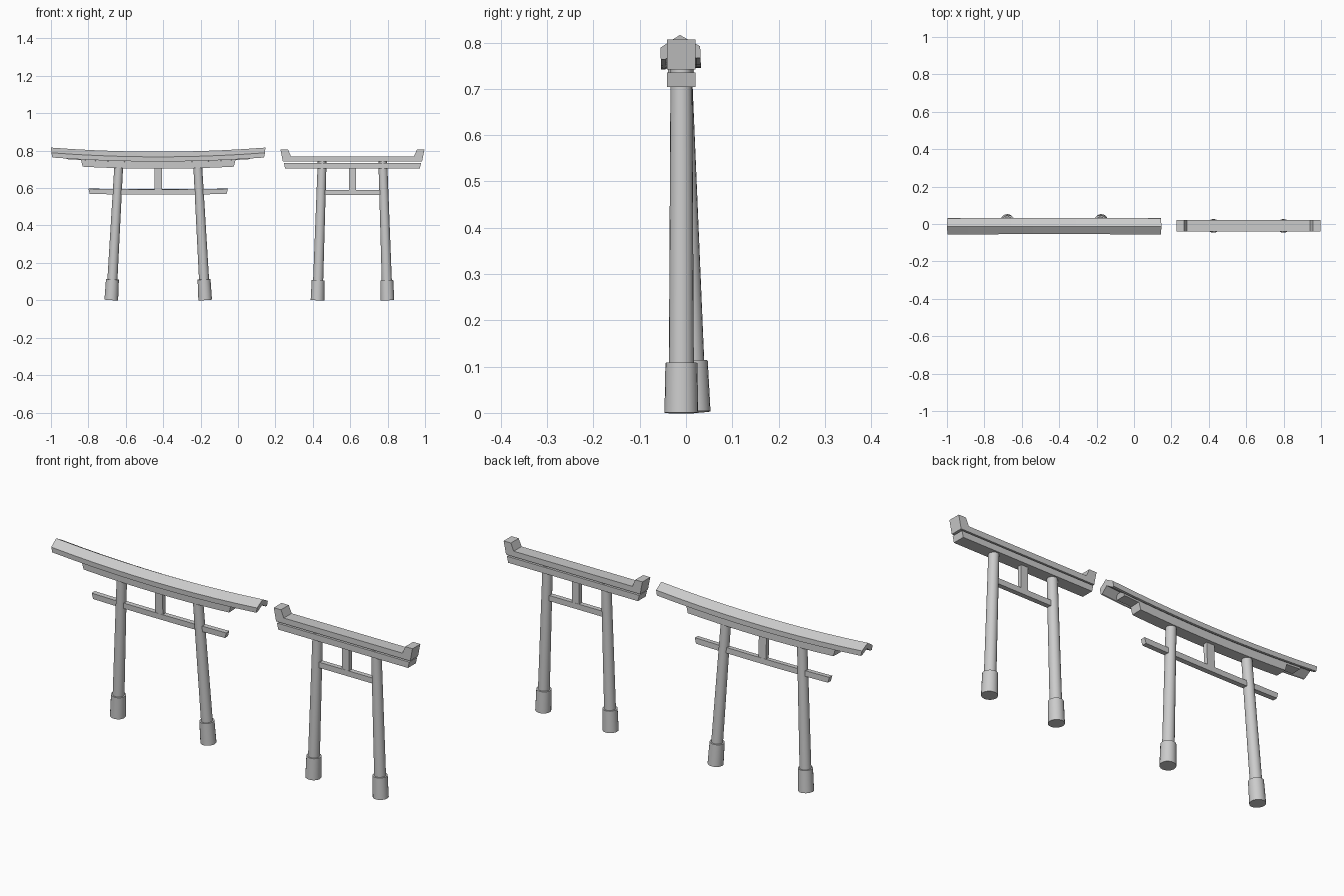
import bpy
import bmesh
from math import radians
from mathutils import Matrix, Vector

if "Cube" in bpy.data.objects:
    bpy.data.objects.remove(bpy.data.objects["Cube"])

# Placement of each gate: the left one leans slightly towards the front
LEFT = Matrix.Translation((-0.4265, 0.0165, 0.002)) @ Matrix.Rotation(radians(2.1), 4, 'X')
RIGHT = Matrix.Translation((0.612, -0.01, 0))


def finish(name, bm, place, smooth=False):
    bmesh.ops.recalc_face_normals(bm, faces=bm.faces)
    me = bpy.data.meshes.new(name)
    bm.to_mesh(me)
    bm.free()
    ob = bpy.data.objects.new(name, me)
    bpy.context.collection.objects.link(ob)
    ob.matrix_world = place
    if smooth:
        bpy.ops.object.select_all(action='DESELECT')
        ob.select_set(True)
        bpy.context.view_layer.objects.active = ob
        bpy.ops.object.shade_smooth_by_angle(angle=radians(40))
    return ob


def skin(name, rings, place, smooth=False):
    """Join equal rings of points into a closed solid."""
    bm = bmesh.new()
    loops = [[bm.verts.new(p) for p in r] for r in rings]
    n = len(loops[0])
    for a, b in zip(loops, loops[1:]):
        for i in range(n):
            j = (i + 1) % n
            bm.faces.new((a[i], a[j], b[j], b[i]))
    bm.faces.new(loops[0])
    bm.faces.new(loops[-1])
    return finish(name, bm, place, smooth)


def prism(name, outline, half_y, place):
    """Extrude an x-z outline through y."""
    return skin(name, [[(x, y, z) for x, z in outline] for y in (-half_y, half_y)], place)


def sweep(name, section, place, lift=0.022, steps=10):
    """Carry a section of (y, z, half length) along x on an upswept curve."""
    rings = []
    for k in range(steps + 1):
        t = 2 * k / steps - 1
        rings.append([(t * h, y, z + lift * (t * h / 0.573) ** 2) for y, z, h in section])
    return skin(name, rings, place)


def tube(name, p, q, r1, r2, place, sides=20):
    p, q = Vector(p), Vector(q)
    d = q - p
    bm = bmesh.new()
    m = Matrix.Translation((p + q) / 2) @ d.to_track_quat('Z', 'Y').to_matrix().to_4x4()
    bmesh.ops.create_cone(bm, cap_ends=True, segments=sides, radius1=r1, radius2=r2,
                          depth=d.length, matrix=m)
    return finish(name, bm, place, True)


def posts(prefix, x_low, x_high, top, base_h, place):
    """Mirrored pair of leaning posts with wider foot sleeves."""
    for s, side in ((-1, 'left'), (1, 'right')):
        low, high = Vector((s * x_low, 0, 0)), Vector((s * x_high, 0, top))
        tube(f'{prefix}_{side}_post', low, high, 0.0275, 0.0235, place)
        tube(f'{prefix}_{side}_foot', low, low.lerp(high, base_h / top), 0.0365, 0.0345, place)


def bar(half_low, half_high, z0, z1):
    return [(-half_low, z0), (half_low, z0), (half_high, z1), (-half_high, z1)]


def beam(half_y, z0, z1, h0, h1):
    return [(-half_y, z0, h0), (half_y, z0, h0), (half_y, z1, h1), (-half_y, z1, h1)]


# Curved gate on the left
posts('curved_gate', 0.251, 0.211, 0.72, 0.11, LEFT)
sweep('curved_gate_tie_beam', beam(0.012, 0.564, 0.592, 0.366, 0.373), LEFT, lift=0.008)
prism('curved_gate_strut', bar(0.021, 0.021, 0.59, 0.71), 0.011, LEFT)
sweep('curved_gate_lower_lintel', beam(0.028, 0.703, 0.738, 0.404, 0.413), LEFT)
sweep('curved_gate_upper_lintel', beam(0.025, 0.738, 0.758, 0.49, 0.50), LEFT)
# Thin pitched roof
sweep('curved_gate_roof', [(-0.043, 0.742, 0.566), (-0.043, 0.767, 0.571), (0, 0.793, 0.573),
                           (0.043, 0.767, 0.571), (0.043, 0.742, 0.566), (0.033, 0.742, 0.566),
                           (0, 0.764, 0.569), (-0.033, 0.742, 0.566)], LEFT)

# Straight gate on the right
posts('straight_gate', 0.187, 0.162, 0.745, 0.108, RIGHT)
prism('straight_gate_tie_beam', bar(0.165, 0.165, 0.562, 0.59), 0.012, RIGHT)
prism('straight_gate_strut', bar(0.019, 0.019, 0.588, 0.708), 0.011, RIGHT)
prism('straight_gate_lower_lintel', bar(0.36, 0.367, 0.704, 0.735), 0.031, RIGHT)
# Top beam with raised ends
half = [(0.372, 0.742), (0.385, 0.807), (0.345, 0.807), (0.329, 0.77)]
prism('straight_gate_top_beam', half + [(-x, z) for x, z in reversed(half)], 0.031, RIGHT)
